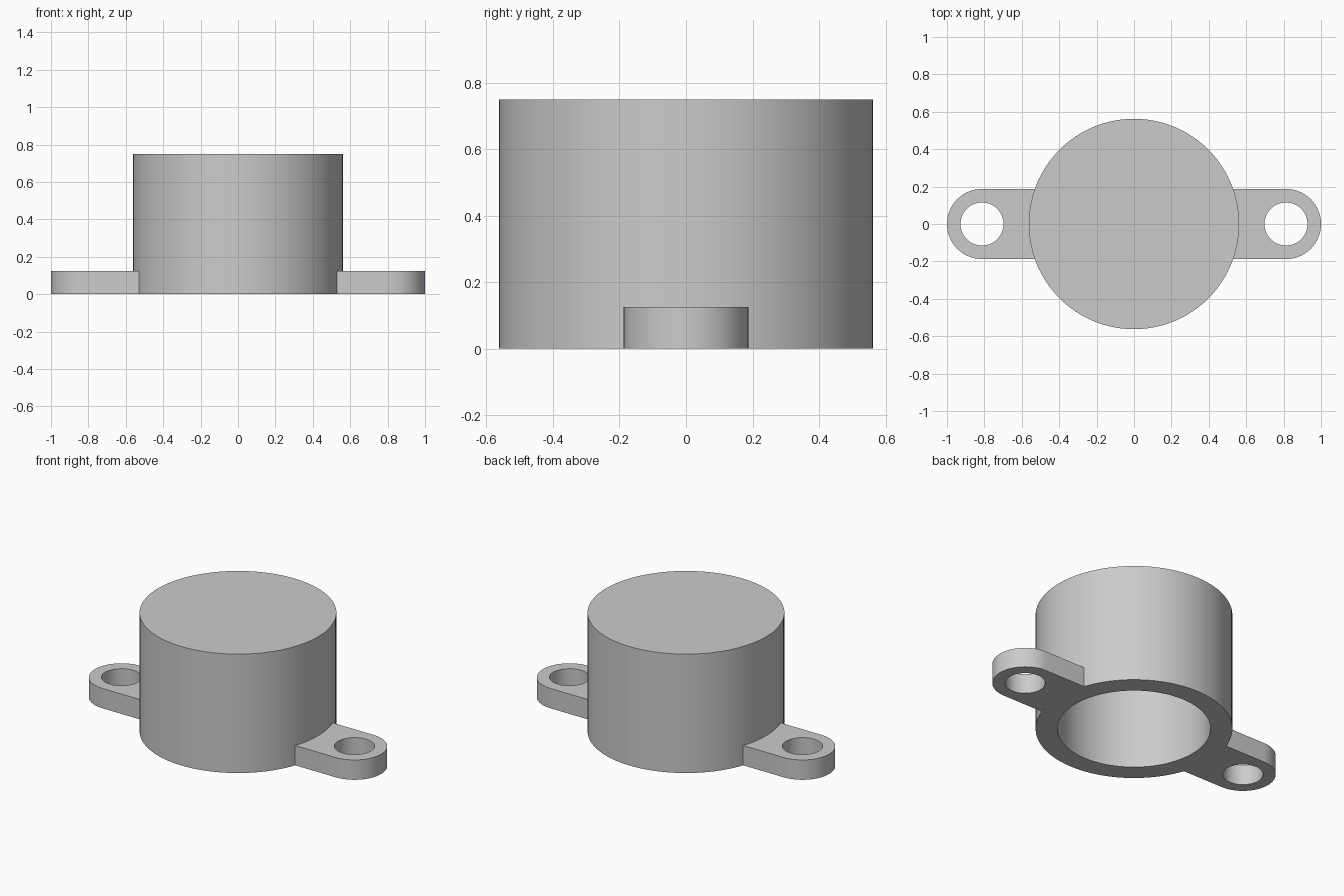
import bpy, bmesh
from math import sin, cos, pi, asin, radians
from mathutils import Vector

cube = bpy.data.objects.get("Cube")
if cube:
    bpy.data.objects.remove(cube, do_unlink=True)

BODY_R, BORE_R, BODY_H, BORE_H = 0.5625, 0.4375, 0.75, 0.625
EAR_X, EAR_R, EAR_H, HOLE_R = 0.8125, 0.1875, 0.125, 0.115

grey = bpy.data.materials.new("plain grey")
grey.use_nodes = True
grey.diffuse_color = (0.6, 0.6, 0.6, 1)
grey.node_tree.nodes["Principled BSDF"].inputs["Base Color"].default_value = grey.diffuse_color


def finish(bm, name):
    bmesh.ops.recalc_face_normals(bm, faces=bm.faces)
    mesh = bpy.data.meshes.new(name)
    bm.to_mesh(mesh)
    bm.free()
    mesh.materials.append(grey)
    obj = bpy.data.objects.new(name, mesh)
    bpy.context.collection.objects.link(obj)
    bpy.ops.object.select_all(action='DESELECT')
    obj.select_set(True)
    bpy.context.view_layer.objects.active = obj
    bpy.ops.object.shade_smooth_by_angle(angle=radians(30))
    return obj


def arc(cx, r, start, end, steps):
    return [(cx + r * cos(start + (end - start) * i / steps),
             r * sin(start + (end - start) * i / steps)) for i in range(steps + 1)]


# Cup body, closed on top and open below
bm = bmesh.new()
profile = [(0, BODY_H), (BODY_R, BODY_H), (BODY_R, 0),
           (BORE_R, 0), (BORE_R, BORE_H), (0, BORE_H)]
verts = [bm.verts.new((x, 0, z)) for x, z in profile]
edges = [bm.edges.new(pair) for pair in zip(verts, verts[1:])]
bmesh.ops.spin(bm, geom=verts + edges, axis=(0, 0, 1), cent=(0, 0, 0),
               angle=2 * pi, steps=96)
bmesh.ops.remove_doubles(bm, verts=bm.verts, dist=0.0001)
finish(bm, "cup_body")


# Mounting ear: rounded tab with a bolt hole, fitted against the cup wall
def make_ear(name):
    bm = bmesh.new()
    a = asin(EAR_R / BODY_R)
    tip = arc(EAR_X, EAR_R, -pi / 2, pi / 2, 32)
    root = arc(0, BODY_R, a, -a, 12)
    hole = arc(EAR_X, HOLE_R, 0, 2 * pi, 48)[:-1]
    rims = {0: [], EAR_H: []}
    for loop, open_from in ((tip + root, len(tip)), (hole, len(hole))):
        rings = []
        for z, rim in rims.items():
            ring = [bm.verts.new((x, y, z)) for x, y in loop]
            rim += [bm.edges.new((v, ring[(i + 1) % len(ring)])) for i, v in enumerate(ring)]
            rings.append(ring)
        low, high = rings
        for i in range(len(loop)):
            j = (i + 1) % len(loop)
            if not open_from <= i < len(loop) - 1:  # no wall inside the joint
                bm.faces.new((low[i], low[j], high[j], high[i]))
    for z, rim in rims.items():
        bmesh.ops.triangle_fill(bm, edges=rim, use_beauty=True, normal=Vector((0, 0, 1)))
    return finish(bm, name)


make_ear("left_mounting_ear")
make_ear("right_mounting_ear").rotation_euler.z = pi
